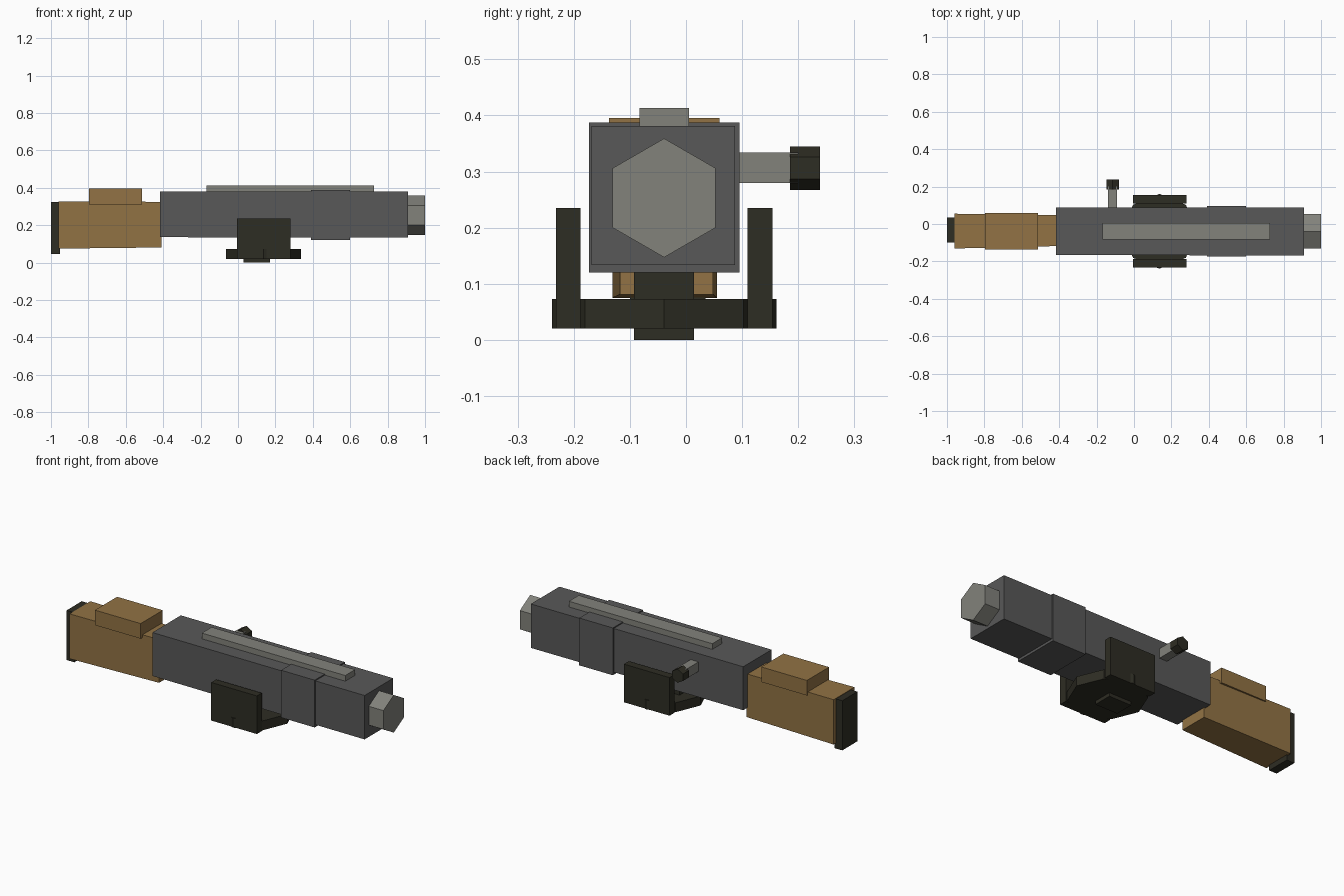
import bpy, bmesh, math
from mathutils import Matrix

if "Cube" in bpy.data.objects:
    bpy.data.objects.remove(bpy.data.objects["Cube"])


def colour(name, rgb):
    m = bpy.data.materials.new(name)
    m.diffuse_color = (*rgb, 1)
    m.use_nodes = True
    m.node_tree.nodes["Principled BSDF"].inputs["Base Color"].default_value = m.diffuse_color
    return m


GUNMETAL = colour("dark grey metal", (0.098, 0.098, 0.098))
STEEL = colour("light grey metal", (0.223, 0.223, 0.198))
WOOD = colour("tan wood", (0.287, 0.171, 0.058))
BLACK = colour("olive black", (0.027, 0.026, 0.017))


def finish(name, bm, mat):
    bmesh.ops.recalc_face_normals(bm, faces=bm.faces)
    me = bpy.data.meshes.new(name)
    bm.to_mesh(me)
    bm.free()
    me.materials.append(mat)
    ob = bpy.data.objects.new(name, me)
    bpy.context.collection.objects.link(ob)
    return ob


def block(name, mat, x, left, right=None):
    """Box along x; left and right are end rectangles (y0, y1, z0, z1)."""
    bm = bmesh.new()
    rings = []
    for px, (y0, y1, z0, z1) in zip(x, (left, right or left)):
        rings.append([bm.verts.new((px, y, z)) for y, z in
                      ((y0, z0), (y1, z0), (y1, z1), (y0, z1))])
    a, b = rings
    bm.faces.new(a)
    bm.faces.new(b)
    for i in range(4):
        j = (i + 1) % 4
        bm.faces.new((a[i], a[j], b[j], b[i]))
    return finish(name, bm, mat)


def prism(name, mat, sides, radius, depth, centre, axis, turn=0.0):
    """Regular prism along the given axis, turned about its own length."""
    bm = bmesh.new()
    tilt = {"X": Matrix.Rotation(math.pi / 2, 4, "Y"),
            "Y": Matrix.Rotation(math.pi / 2, 4, "X"),
            "Z": Matrix.Identity(4)}[axis]
    bmesh.ops.create_cone(bm, cap_ends=True, segments=sides, radius1=radius,
                          radius2=radius, depth=depth,
                          matrix=Matrix.Translation(centre) @ tilt @ Matrix.Rotation(turn, 4, "Z"))
    return finish(name, bm, mat)


MID = -0.039  # centre plane of the barrel and mount

# Main body, collar, top rail and muzzle
block("body", GUNMETAL, (-0.418, 0.908), (-0.166, 0.087, 0.136, 0.381), (-0.168, 0.087, 0.133, 0.381))
block("collar", GUNMETAL, (0.39, 0.60), (-0.173, 0.095, 0.12, 0.387))
block("top_rail", STEEL, (-0.168, 0.728), (-0.083, 0.005, 0.375, 0.413))
prism("muzzle", STEEL, 6, 0.106, 0.11, (0.945, MID, 0.253), "X", math.pi / 2)

# Stock with cheek rest and butt plate
block("stock", WOOD, (-0.96, -0.41), (-0.131, 0.055, 0.075, 0.328), (-0.118, 0.048, 0.081, 0.325))
block("cheek_rest", WOOD, (-0.797, -0.512), (-0.137, 0.06, 0.31, 0.395))
block("butt_plate", BLACK, (-1.0, -0.952), (-0.10, 0.035, 0.045, 0.325))

# Swivel mount: octagonal base, post and two side plates
prism("mount_base", BLACK, 8, 0.2, 0.053, (0.136, MID, 0.0465), "Z")
block("mount_post", BLACK, (0.03, 0.17), (-0.093, 0.014, 0.0, 0.14))
for side, label in ((-1, "front"), (1, "back")):
    y = MID + side * 0.171
    block(label + "_mount_plate", BLACK, (-0.005, 0.28), (y - 0.022, y + 0.022, 0.02, 0.235))

# Bolt handle and knob
block("bolt_handle", STEEL, (-0.139, -0.09), (0.08, 0.2, 0.28, 0.334))
prism("bolt_knob", BLACK, 6, 0.039, 0.054, (-0.114, 0.212, 0.306), "Y", math.pi / 2 - math.pi / 2)
